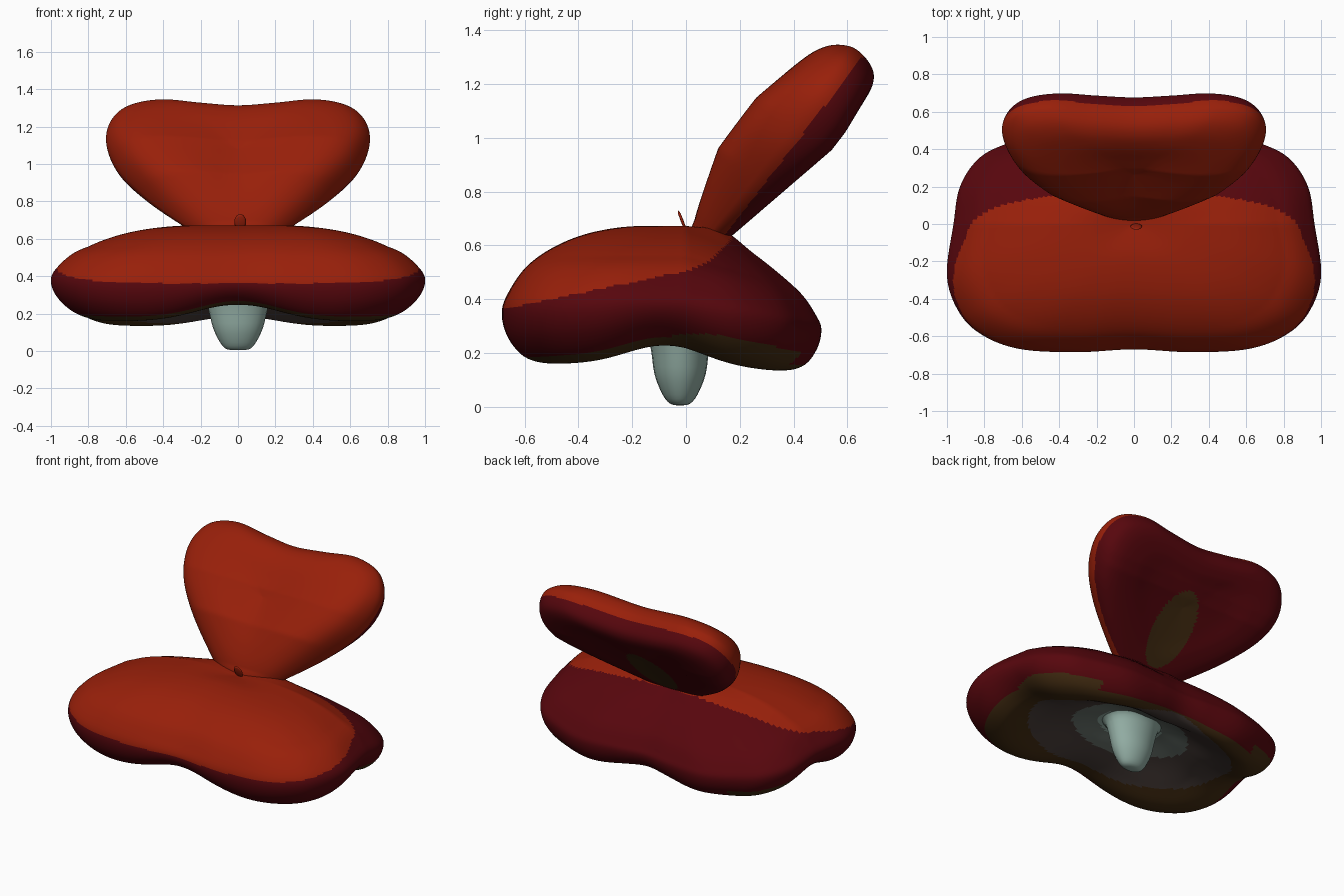
import bpy, bmesh, math
from mathutils import Vector

if "Cube" in bpy.data.objects:
    bpy.data.objects.remove(bpy.data.objects["Cube"])


def material(name, rgb):
    m = bpy.data.materials.new(name)
    m.diffuse_color = (*rgb, 1)
    m.use_nodes = True
    m.node_tree.nodes["Principled BSDF"].inputs["Base Color"].default_value = m.diffuse_color
    return m


MATS = [material("orange red", (0.315, 0.014, 0.003)),
        material("dark red", (0.095, 0.002, 0.004)),
        material("dark brown", (0.058, 0.026, 0.006)),
        material("warm grey", (0.070, 0.050, 0.044)),
        material("grey teal", (0.14, 0.17, 0.15)),
        material("pale teal", (0.29, 0.42, 0.37))]


def spline(pts, steps, closed):
    """Catmull-Rom curve through tuples of any length."""
    n = len(pts)
    at = (lambda i: pts[i % n]) if closed else (lambda i: pts[max(0, min(n - 1, i))])
    out = []
    for i in range(n if closed else n - 1):
        for s in range(steps):
            t = s / steps
            out.append(tuple(
                0.5 * (2 * b + (c - a) * t + (2 * a - 5 * b + 4 * c - d) * t * t
                       + (3 * b - a - 3 * c + d) * t ** 3)
                for a, b, c, d in zip(at(i - 1), at(i), at(i + 1), at(i + 2))))
    return out if closed else out + [pts[-1]]


def mirrored(half):
    return half + [(-x, y) for x, y in half[-2:0:-1]]


def loft(name, outline, rings, place, colour):
    """Rings of a profile swept round an outline; colour(position, ring fraction)."""
    bm = bmesh.new()
    grid = [[bm.verts.new(place(p, r)) for p in outline] for r in rings]
    n = len(outline)
    for j in range(len(rings) - 1):
        for i in range(n):
            k = (i + 1) % n
            f = bm.faces.new((grid[j][i], grid[j + 1][i], grid[j + 1][k], grid[j][k]))
            f.smooth = True
            f.material_index = colour(f.calc_center_median(), j / (len(rings) - 1))
    bmesh.ops.remove_doubles(bm, verts=bm.verts, dist=1e-4)
    bmesh.ops.recalc_face_normals(bm, faces=bm.faces)
    me = bpy.data.meshes.new(name)
    bm.to_mesh(me)
    bm.free()
    for m in MATS:
        me.materials.append(m)
    ob = bpy.data.objects.new(name, me)
    bpy.context.collection.objects.link(ob)
    return ob


# Lower cap: kidney outline, domed top, hollow underside
cap_outline = spline(mirrored([
    (0, -0.67), (0.3, -0.685), (0.6, -0.67), (0.8, -0.6), (0.93, -0.48), (1.0, -0.28),
    (0.965, 0), (0.93, 0.2), (0.83, 0.35), (0.68, 0.43), (0.45, 0.5), (0.2, 0.49),
    (0, 0.47)]), 9, True)
# radius fraction, height, drop at the back, lift at the middle
cap_rings = spline([
    (0, 0.655, 0, 0), (0.25, 0.672, 0.01, 0), (0.5, 0.65, 0.08, 0), (0.7, 0.60, 0.11, 0),
    (0.86, 0.525, 0.11, 0), (0.96, 0.43, 0.09, 0.0), (1, 0.345, 0.06, 0.02),
    (0.97, 0.25, 0.04, 0.06), (0.88, 0.175, 0.03, 0.09), (0.75, 0.16, 0.03, 0.09),
    (0.58, 0.21, 0.02, 0.04), (0.38, 0.28, 0, 0), (0.2, 0.32, 0, 0), (0, 0.33, 0, 0)],
    10, False)


def cap_place(p, ring):
    r, z, drop, lift = ring
    back = max(0, min(1, p[1] / 0.5))
    x, y = p[0] * r, p[1] * r
    bump = lift * math.exp(-(x / 0.3) ** 2) * (1 - 0.4 * back)
    side = 0.75 * lift * math.exp(-((y + 0.08) / 0.2) ** 2) * min(1, abs(x) / 0.6) ** 2
    rim = 0.03 * abs(p[0]) ** 4 * max(0, r - 0.8) / 0.2
    return (x, y, z - drop * back + bump + side + rim)


def cap_colour(c, t):
    if t > 0.6:
        radius = math.hypot(c.x / 1.1, (c.y + 0.04) / 0.7)
        for limit, index in ((0.2, 5), (0.37, 4), (0.65, 3)):
            if radius < limit:
                return index
        return 2
    # brown wraps up over the low rear sides
    if c.y > -0.05 and abs(c.x) > 0.6 and c.z < 0.27 - 0.2 * max(0, c.y - 0.1):
        return 2
    edge = 0.36 + 0.21 * (c.y + 0.69) + 3 * max(0, c.y) ** 2
    return 0 if c.z > edge else 1


loft("lower_cap", cap_outline, cap_rings, cap_place, cap_colour)

# Upper lobe: heart outline in a plane leaning back
UP, OUT = Vector((0, 0.61, 0.79)), Vector((0, -0.79, 0.61))
BASE = Vector((0, 0.09, 0.65))
MID = 0.45
lobe_outline = spline(mirrored([
    (0, -0.10), (0.15, -0.06), (0.3, 0.05), (0.5, 0.24), (0.65, 0.44), (0.705, 0.65),
    (0.63, 0.81), (0.45, 0.87), (0.22, 0.845), (0, 0.825)]), 10, True)
lobe_rings = spline([
    (0, 0.16), (0.3, 0.165), (0.6, 0.17), (0.8, 0.15), (0.93, 0.09), (1, -0.02),
    (0.96, -0.12), (0.85, -0.165), (0.65, -0.17), (0.4, -0.15), (0, -0.135)], 12, False)


def lobe_place(p, ring):
    r, w = ring
    x, v = p[0] * r, MID + (p[1] - MID) * r
    if w > 0:
        # front swells early, thins to the tip and has a shallow middle valley
        w *= min(1, 0.55 + 1.7 * max(0, v)) * (1 - 0.5 * max(0, min(1, (v - 0.5) / 0.4)))
        w -= 0.035 * math.exp(-(x / 0.2) ** 2) * max(0, 1 - r)
    else:
        w *= min(1, 0.38 + 1.2 * max(0, v)) * (1 - 0.2 * max(0, min(1, (v - 0.6) / 0.3)))
    return BASE + Vector((x, 0, 0)) + UP * v + OUT * w


def lobe_colour(c, t):
    v, w = (c - BASE).dot(UP), (c - BASE).dot(OUT)
    if w > -0.05 and t < 0.7:
        return 0
    patch = (c.x / 0.14) ** 2 + ((v - 0.3) / 0.26) ** 2 < 1
    return 2 if patch else 1


loft("upper_lobe", lobe_outline, lobe_rings, lobe_place, lobe_colour)

# Stem: tapered oval foot flaring into the hollow
circle = [(math.cos(a), math.sin(a)) for a in (math.tau * i / 24 for i in range(24))]
stem_rings = spline([(0, 0.0, 0.005), (0.06, 0.035, 0.01), (0.095, 0.065, 0.045),
                     (0.132, 0.095, 0.12), (0.155, 0.108, 0.21), (0.18, 0.13, 0.30),
                     (0.22, 0.17, 0.335)], 3, False)
loft("stem", circle, stem_rings,
     lambda p, r: (p[0] * r[0], p[1] * r[1] - 0.022, max(0, r[2])),
     lambda c, t: 5)

# Small curled tab where the cap and lobe meet
tab_rings = [(0, 0.006), (0.7, 0.005), (1, 0), (0.7, -0.005), (0, -0.006)]
loft("centre_tab", circle, tab_rings,
     lambda p, r: (0.012 + 0.032 * p[0] * r[0], -0.014 - 0.016 * p[1] * r[0] + r[1],
                   0.69 + 0.042 * p[1] * r[0]),
     lambda c, t: 0)
